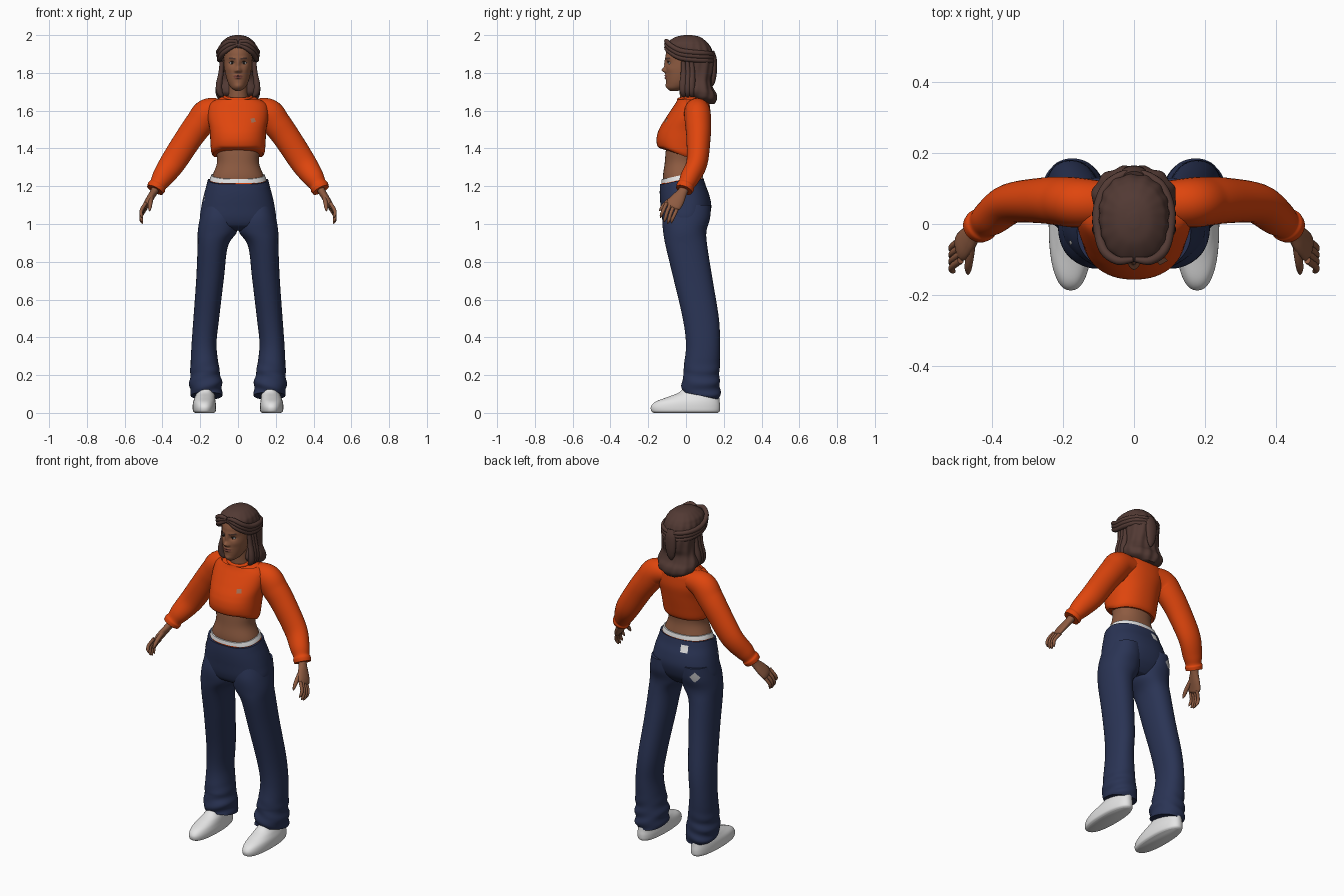
import bpy, bmesh, math
from mathutils import Vector, Matrix
from mathutils.bvhtree import BVHTree

cube = bpy.data.objects.get("Cube")
if cube:
    bpy.data.objects.remove(cube, do_unlink=True)


def material(name, r, g, b):
    m = bpy.data.materials.new(name)
    m.use_nodes = True
    m.diffuse_color = (r, g, b, 1)
    m.node_tree.nodes["Principled BSDF"].inputs["Base Color"].default_value = (r, g, b, 1)
    return m


ORANGE = material("orange knit", .74, .06, .004)
NAVY = material("navy cloth", .023, .034, .09)
WHITE = material("white", .78, .78, .78)
SKIN = material("brown skin", .27, .105, .053)
HAIR = material("dark brown hair", .085, .042, .034)
LIPS = material("lips", .2, .06, .045)
DARK = material("dark iris", .015, .01, .008)
TAN = material("tan emblem", .38, .16, .09)
GREY = material("grey patch", .45, .45, .47)


def spline(keys, n):
    """Smooth interpolation through tuples of any length."""
    padded = [keys[0], *keys, keys[-1]]
    out = []
    for quad in zip(padded, padded[1:], padded[2:], padded[3:]):
        for s in range(n):
            t = s / n
            out.append([(2*b + (c-a)*t + (2*a - 5*b + 4*c - d)*t*t + (3*b - a - 3*c + d)*t**3) / 2
                        for a, b, c, d in zip(*quad)])
    return out + [list(keys[-1])]


def bridge(bm, rings, closed=False):
    rows = [[bm.verts.new(p) for p in ring] for ring in rings]
    pairs = list(zip(rows, rows[1:])) + ([(rows[-1], rows[0])] if closed else [])
    for low, high in pairs:
        for i in range(len(low)):
            j = (i + 1) % len(low)
            bm.faces.new((low[i], low[j], high[j], high[i]))
    if not closed:
        bm.faces.new(rows[0][::-1])
        bm.faces.new(rows[-1])


def loft(bm, keys, n=6, seg=48, power=2.0, deform=None):
    """Stack level sections given as (z, centre x, half width, front y, back y)."""
    rings = []
    for z, cx, hw, front, back in spline(keys, n):
        ring = []
        for i in range(seg):
            a = math.tau * i / seg
            c, s = math.cos(a), math.sin(a)
            x = cx + hw * math.copysign(abs(c) ** (2 / power), c)
            y = (front + back) / 2 + (back - front) / 2 * math.copysign(abs(s) ** (2 / power), s)
            p = Vector((x, y, z))
            ring.append(deform(p) if deform else p)
        rings.append(ring)
    bridge(bm, rings)


def tube(bm, keys, n=6, seg=20, ref=(0, 1, 0), tip=False):
    """Sweep an ellipse along (x, y, z, radius along ref, other radius)."""
    rows = spline(keys, n)
    pts = [Vector(r[:3]) for r in rows]
    a, rings = Vector(ref), []
    for i, row in enumerate(rows):
        t = (pts[min(i + 1, len(pts) - 1)] - pts[max(i - 1, 0)]).normalized()
        a = (a - t * a.dot(t)).normalized()
        b = t.cross(a)
        k = min(1, math.sqrt((len(rows) - 1 - i + .15) / 3)) if tip else 1
        rings.append([pts[i] + k * (a * row[3] * math.cos(w) + b * row[4] * math.sin(w))
                      for w in (math.tau * j / seg for j in range(seg))])
    bridge(bm, rings)


def ball(bm, centre, radii):
    m = Matrix.Translation(centre) @ Matrix.Diagonal((*radii, 1))
    bmesh.ops.create_uvsphere(bm, u_segments=24, v_segments=14, radius=1, matrix=m)


def finish(name, bm, mats, mirror=False, paint=None):
    if mirror:
        copy = bmesh.ops.duplicate(bm, geom=bm.verts[:] + bm.edges[:] + bm.faces[:])["geom"]
        for v in copy:
            if isinstance(v, bmesh.types.BMVert):
                v.co.x = -v.co.x
    bmesh.ops.recalc_face_normals(bm, faces=bm.faces[:])
    for f in bm.faces:
        f.smooth = True
        if paint:
            f.material_index = paint(f.calc_center_median())
    for e in bm.edges:
        e.smooth = e.calc_face_angle(0) < .8
    me = bpy.data.meshes.new(name)
    bm.to_mesh(me)
    bm.free()
    for m in mats:
        me.materials.append(m)
    ob = bpy.data.objects.new(name, me)
    bpy.context.collection.objects.link(ob)
    return ob


def build(name, mat, maker, keys, mirror=False, **kw):
    bm = bmesh.new()
    maker(bm, keys, **kw)
    return finish(name, bm, [mat], mirror)


def frontness(y):
    return max(0, min(1, -y / .12))


# Head with sculpted features: bumps are (|x|, z, width, height, amount)
BUMPS = [(0, 1.85, .011, .03, .009), (0, 1.815, .014, .013, .02), (.03, 1.878, .022, .009, .004),
         (.031, 1.852, .015, .011, -.009), (0, 1.786, .019, .005, .006), (0, 1.773, .017, .005, .007),
         (.045, 1.82, .018, .018, .004), (0, 1.73, .018, .013, .005), (.013, 1.81, .007, .007, .006)]


def features(p):
    if p.y < 0:
        p.y -= sum(a * math.exp(-((abs(p.x) - x) / w) ** 2 - ((p.z - z) / h) ** 2)
                   for x, z, w, h, a in BUMPS)
    return p


def face_paint(c):
    x = abs(c.x)
    if c.y < -.05:
        if (x / .025) ** 2 + ((c.z - 1.779) / .011) ** 2 < 1:
            return 1
        if .014 < x < .05 and abs(c.z - 1.874 - .15 * (min(x, .036) - .014)) < .0035:
            return 2
    return 0


bm = bmesh.new()
loft(bm, [(1.705, 0, .014, -.085, -.04), (1.72, 0, .036, -.1, 0), (1.745, 0, .052, -.105, .04),
          (1.78, 0, .063, -.107, .06), (1.82, 0, .071, -.107, .08), (1.86, 0, .075, -.106, .1),
          (1.91, 0, .076, -.105, .11), (1.95, 0, .066, -.085, .1), (1.98, 0, .03, -.03, .06)],
     n=14, seg=144, deform=features)
finish("head", bm, [SKIN, LIPS, HAIR], paint=face_paint)
for part, mat, centre, radii in [("eyes", WHITE, (.031, -.086, 1.852), (.014, .009, .007)),
                                 ("irises", DARK, (.031, -.094, 1.852), (.0055, .0025, .006)),
                                 ("ears", SKIN, (.076, .005, 1.835), (.012, .018, .03))]:
    bm = bmesh.new()
    ball(bm, centre, radii)
    finish(part, bm, [mat], mirror=True)
build("eyelashes", DARK, tube, [(.016, -.096, 1.853, .001, .001), (.031, -.0965, 1.86, .002, .002),
                                (.047, -.087, 1.854, .001, .001)], mirror=True, seg=8)
build("neck", SKIN, loft, [(1.6, 0, .07, -.03, .1), (1.66, 0, .055, -.032, .085),
                           (1.72, 0, .05, -.035, .075), (1.79, 0, .05, -.04, .07)])


# Hair: main mass, swept strands, front locks and half-up tail
def ridges(p):
    k = .02 * math.sin(16 * math.atan2(p.x, p.y - .02) + 18 * p.z) * min(1, (2 - p.z) / .08)
    return Vector((p.x * (1 + k), .02 + (p.y - .02) * (1 + k), p.z))


build("hair", HAIR, loft,
      [(1.635, 0, .04, .09, .15), (1.66, 0, .098, .035, .163), (1.69, 0, .116, .0, .16),
       (1.72, 0, .117, .0, .142), (1.76, 0, .1, .012, .133), (1.8, 0, .094, .0, .145),
       (1.85, 0, .096, -.02, .15), (1.89, 0, .098, -.055, .145), (1.925, 0, .098, -.09, .135),
       (1.945, 0, .094, -.108, .125), (1.965, 0, .084, -.095, .108), (1.99, 0, .052, -.055, .075),
       (2, 0, .015, -.01, .03)], seg=96, power=2.2, deform=ridges)
bm = bmesh.new()
for drop, out in [(0, 0), (.02, -.003), (-.018, .002)]:
    tube(bm, [(.004, -.1, 1.958 - drop / 3, .01, .008), (.045, -.103, 1.95 - drop, .012, .012),
              (.08 + out, -.078, 1.925 - drop, .013, .013), (.096 + out, -.03, 1.9 - drop, .014, .014),
              (.1 + out, .04, 1.89 - drop, .014, .014), (.075, .11, 1.885 - drop, .013, .013),
              (.01, .15, 1.88 - drop, .012, .012)], ref=(0, 0, 1), tip=True, seg=14)
finish("swept_strands", bm, [HAIR], mirror=True)
bm = bmesh.new()
for k in range(3):
    y = .022 * k
    tube(bm, [(.085, y - .015, 1.86, .012, .012), (.09, y - .012, 1.8, .016, .014),
              (.1, y - .015, 1.74, .02, .017), (.098, y - .015, 1.7, .018, .017),
              (.08, y - .01, 1.672, .01, .01)], tip=True, seg=14)
finish("front_locks", bm, [HAIR], mirror=True)
build("hair_tail", HAIR, tube, [(0, .13, 1.91, .02, .03), (0, .145, 1.87, .018, .035),
                                (0, .147, 1.8, .016, .032), (0, .14, 1.73, .01, .016)], tip=True)

# Sweater
def hem(p):
    p.z += .045 * frontness(p.y) * max(0, (1.5 - p.z) / .14) if p.z < 1.5 else 0
    p.z -= .018 * max(0, min(1, (.04 - p.y) / .06)) if p.z > 1.66 else 0
    return p


sweater = build("sweater_body", ORANGE, loft,
                [(1.355, 0, .132, -.14, .08), (1.375, 0, .142, -.152, .092), (1.43, 0, .146, -.156, .105),
                 (1.5, 0, .15, -.143, .12), (1.56, 0, .16, -.108, .13), (1.61, 0, .16, -.075, .128),
                 (1.64, 0, .148, -.055, .122), (1.662, 0, .11, -.045, .105), (1.682, 0, .072, -.038, .09)],
                seg=64, power=2.2, deform=hem)
build("sleeves", ORANGE, tube,
      [(.07, .058, 1.605, .06, .055), (.155, .06, 1.588, .07, .078), (.205, .064, 1.53, .069, .076),
       (.26, .066, 1.455, .064, .072), (.345, .058, 1.325, .056, .068), (.4, .02, 1.245, .051, .056),
       (.422, .003, 1.21, .044, .046), (.43, -.003, 1.197, .048, .05), (.439, -.01, 1.18, .045, .047)],
      mirror=True, seg=32)
bm = bmesh.new()
collar = [Vector((.07 * math.cos(a), .026 + .064 * math.sin(a), 1.672 + .012 * math.sin(a)))
          for a in (math.tau * i / 48 for i in range(48))]
bridge(bm, [[c + .009 * (math.cos(w) * Vector((c.x, c.y - .026, 0)).normalized()
                         + Vector((0, 0, math.sin(w)))) for w in (math.tau * j / 10 for j in range(10))]
            for c in collar], closed=True)
finish("collar", bm, [ORANGE])

# Hands
bm = bmesh.new()
tube(bm, [(.422, .005, 1.215, .027, .024), (.445, -.018, 1.17, .026, .02), (.466, -.042, 1.135, .038, .019),
          (.484, -.062, 1.105, .042, .017), (.494, -.074, 1.08, .036, .012)], tip=True)
for k in (-1.5, -.5, .5, 1.5):
    long = .012 if abs(k) < 1 else 0
    y, z = -.074 + .019 * k, 1.098 - .009 * k
    tube(bm, [(.488, y, z, .01, .01), (.51, y - .016, z - .036, .0095, .0095),
              (.513, y - .026, z - .058 - long, .009, .009), (.504, y - .033, z - .08 - long, .007, .007)],
         n=4, seg=12, tip=True)
tube(bm, [(.458, -.045, 1.15, .015, .014), (.462, -.09, 1.122, .013, .012),
          (.466, -.118, 1.098, .011, .011), (.468, -.142, 1.068, .008, .008)], n=4, seg=12, tip=True)
finish("hands", bm, [SKIN], mirror=True)

# Waist and underwear band
build("waist", SKIN, loft, [(1.18, 0, .15, -.115, .09), (1.25, 0, .137, -.122, .082),
                            (1.32, 0, .112, -.113, .07), (1.38, 0, .115, -.108, .075),
                            (1.45, 0, .125, -.1, .09)], power=2.2)


def dip(p):
    p.z -= .026 * frontness(p.y) * max(0, min(1, (p.z - 1.1) / .1))
    return p


bm = bmesh.new()
loft(bm, [(1.2, 0, .152, -.131, .093), (1.237, 0, .15, -.131, .092), (1.264, 0, .141, -.128, .087)],
     n=10, seg=64, power=2.2, deform=dip)
finish("underwear_band", bm, [WHITE, ORANGE], paint=lambda c: int(c.z < 1.24 - .024 * frontness(c.y)))

# Trousers
seat = build("trouser_seat", NAVY, loft,
             [(.965, 0, .1, -.07, .07), (.99, 0, .18, -.11, .095), (1.03, 0, .201, -.127, .12),
              (1.09, 0, .194, -.134, .134), (1.15, 0, .182, -.138, .124), (1.2, 0, .169, -.139, .105),
              (1.238, 0, .16, -.137, .094)], seg=64, power=2.3, deform=dip)


def cuff(p):
    low = max(0, (.3 - p.z) / .2)
    p.z += min(1, low) * (.08 - p.y) * .2
    fold = .004 * min(1, low) * math.sin(90 * p.z + 25 * p.x)
    return p + Vector((fold, fold, 0))


legs = build("trouser_legs", NAVY, loft,
             [(.09, .166, .08, -.018, .178), (.115, .169, .085, -.022, .181), (.16, .171, .086, -.02, .18),
              (.2, .173, .08, -.012, .176), (.24, .176, .076, -.012, .178), (.36, .18, .066, 0, .18),
              (.5, .168, .068, -.017, .174), (.71, .148, .073, -.066, .14), (.88, .134, .08, -.107, .113),
              (.96, .109, .104, -.121, .108), (1.03, .102, .1, -.125, .127), (1.1, .1, .086, -.11, .13)],
             mirror=True, n=8, power=2.2, deform=cuff)

# Shoes
build("shoes", WHITE, loft,
      [(0, .177, .05, -.17, .168), (.01, .178, .06, -.184, .179), (.035, .178, .062, -.185, .181),
       (.06, .178, .059, -.16, .178), (.085, .175, .053, -.095, .175), (.11, .172, .047, -.035, .17),
       (.15, .17, .042, .0, .16)], mirror=True, power=2.3)


# Thin cloth patches laid onto the surface
def patch(name, mat, targets, centre, aim, size, turn=0):
    d, o = Vector(aim).normalized(), Vector(centre)
    u = d.cross(Vector((0, 0, 1))).normalized()
    v = u.cross(d)
    trees = [BVHTree.FromPolygons([w.co for w in t.data.vertices],
                                  [p.vertices for p in t.data.polygons]) for t in targets]
    bm = bmesh.new()
    bmesh.ops.create_grid(bm, x_segments=6, y_segments=6, size=1)
    for w in bm.verts:
        q = Matrix.Rotation(turn, 2) @ Vector((w.co.x * size[0], w.co.y * size[1]))
        start = o + u * q.x + v * q.y - d
        hits = [h for h in (t.ray_cast(start, d) for t in trees) if h[0]]
        w.co = min(hits, key=lambda h: h[3])[0] - d * .003 if hits else o
    finish(name, bm, [mat])


patch("chest_patch", TAN, [sweater], (.08, -.11, 1.55), (0, 1, -.2), (.012, .012), .3)
patch("pocket_patch", GREY, [seat, legs], (-.135, .1, 1.05), (.4, -1, 0), (.022, .022), math.pi / 4)
patch("waist_label", WHITE, [seat], (-.06, .1, 1.195), (.3, -1, 0), (.022, .02))
patch("hip_tag", WHITE, [seat], (-.175, -.05, 1.14), (.8, .6, 0), (.005, .018))
